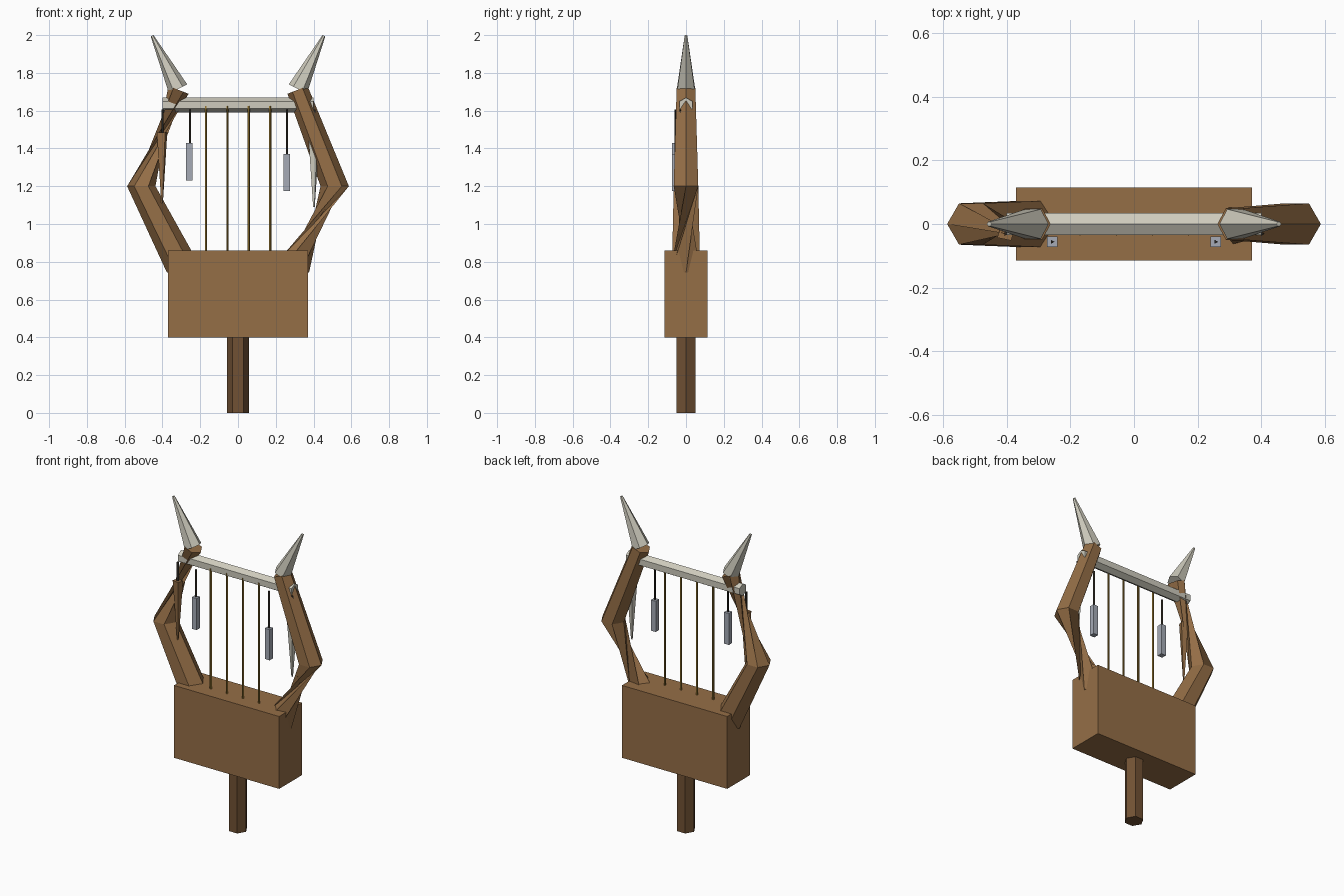
import bpy
import math
from mathutils import Vector

if "Cube" in bpy.data.objects:
    bpy.data.objects.remove(bpy.data.objects["Cube"])


def material(name, rgb):
    m = bpy.data.materials.new(name)
    m.diffuse_color = (*rgb, 1.0)
    m.use_nodes = True
    m.node_tree.nodes["Principled BSDF"].inputs["Base Color"].default_value = m.diffuse_color
    return m


WOOD = material("brown wood", (0.30, 0.157, 0.062))
DARK_WOOD = material("dark wood", (0.165, 0.083, 0.034))
BONE = material("pale bone", (0.62, 0.60, 0.51))
METAL = material("grey metal", (0.38, 0.41, 0.47))
GOLD = material("gold string", (0.31, 0.185, 0.03))
CORD = material("dark cord", (0.025, 0.02, 0.015))


def tube(name, path, radii, sides, mat, y=0.0, phase=0.0, turns=None, flat=1.0):
    """Flat-faced tube through (x, z) points; each ring faces along the path."""
    pts = [Vector((x, 0, z)) for x, z in path]
    n = len(pts)
    verts, faces = [], []
    for i, c in enumerate(pts):
        if 0 < i < n - 1:
            t = Vector((0, 0, 1))
        else:
            t = (pts[min(i + 1, n - 1)] - pts[max(i - 1, 0)]).normalized()
        across = Vector((t.z, 0, -t.x))
        turn = phase + (turns[i] if turns else 0.0)
        for k in range(sides):
            a = turn + 2 * math.pi * k / sides
            v = c + across * (radii[i] * math.cos(a))
            v.y = y + radii[i] * math.sin(a) * flat
            verts.append(v)
    for i in range(n - 1):
        for k in range(sides):
            k2 = (k + 1) % sides
            a, b = i * sides, (i + 1) * sides
            faces.append((a + k, a + k2, b + k2, b + k))
    faces.append(tuple(reversed(range(sides))))
    faces.append(tuple(range((n - 1) * sides, n * sides)))
    mesh = bpy.data.meshes.new(name)
    mesh.from_pydata(verts, [], faces)
    mesh.materials.append(mat)
    obj = bpy.data.objects.new(name, mesh)
    bpy.context.collection.objects.link(obj)
    return obj


# Sound box
bpy.ops.mesh.primitive_cube_add(size=1, location=(0, 0, 0.63))
box = bpy.context.object
box.name = "sound_box"
box.scale = (0.74, 0.23, 0.46)
box.data.materials.append(WOOD)

# Handle below the box
tube("handle", [(0, 0), (0, 0.42)], [0.057, 0.057], 6, DARK_WOOD)

# Bent arms, each twisted half a turn in one segment, with horn tips
for side, s, turns in (("left", -1, (0, 0, math.pi)), ("right", 1, (math.pi, 0, 0))):
    tube(side + "_arm", [(s * 0.30, 0.78), (s * 0.512, 1.2), (s * 0.315, 1.71)],
         [0.085, 0.075, 0.057], 6, WOOD, turns=turns)
    tube(side + "_horn", [(s * 0.317, 1.715), (s * 0.455, 1.997)],
         [0.054, 0.008], 6, BONE)

# Crossbar
tube("crossbar", [(-0.40, 1.63), (0.40, 1.63)], [0.039, 0.039], 6, BONE)

# Strings
for i in range(4):
    x = -0.17 + i * 0.1133
    tube("string_%d" % (i + 1), [(x, 0.84), (x, 1.625)], [0.0065, 0.0065], 5, GOLD, y=-0.03)

# Hanging metal chimes on cords
for side, x, low, high in (("left", -0.257, 1.23, 1.43), ("right", 0.257, 1.175, 1.37)):
    tube(side + "_chime", [(x, low), (x, high)], [0.024, 0.024], 4, METAL,
         y=-0.056, phase=math.pi / 4)
    tube(side + "_chime_cord", [(x, high), (x, 1.605)], [0.007, 0.007], 3, CORD, y=-0.056)

# Tapered pendants hung beside the arms
for side, x, low, high, mat in (("left", -0.402, 1.11, 1.485, WOOD),
                                ("right", 0.402, 1.09, 1.44, BONE)):
    tube(side + "_pendant", [(x, low), (x, high)], [0.005, 0.032], 4, mat,
         y=-0.03, phase=math.pi / 6, flat=0.8)
    tube(side + "_pendant_cord", [(x, high), (x, 1.605)], [0.008, 0.008], 3, CORD, y=-0.03)
